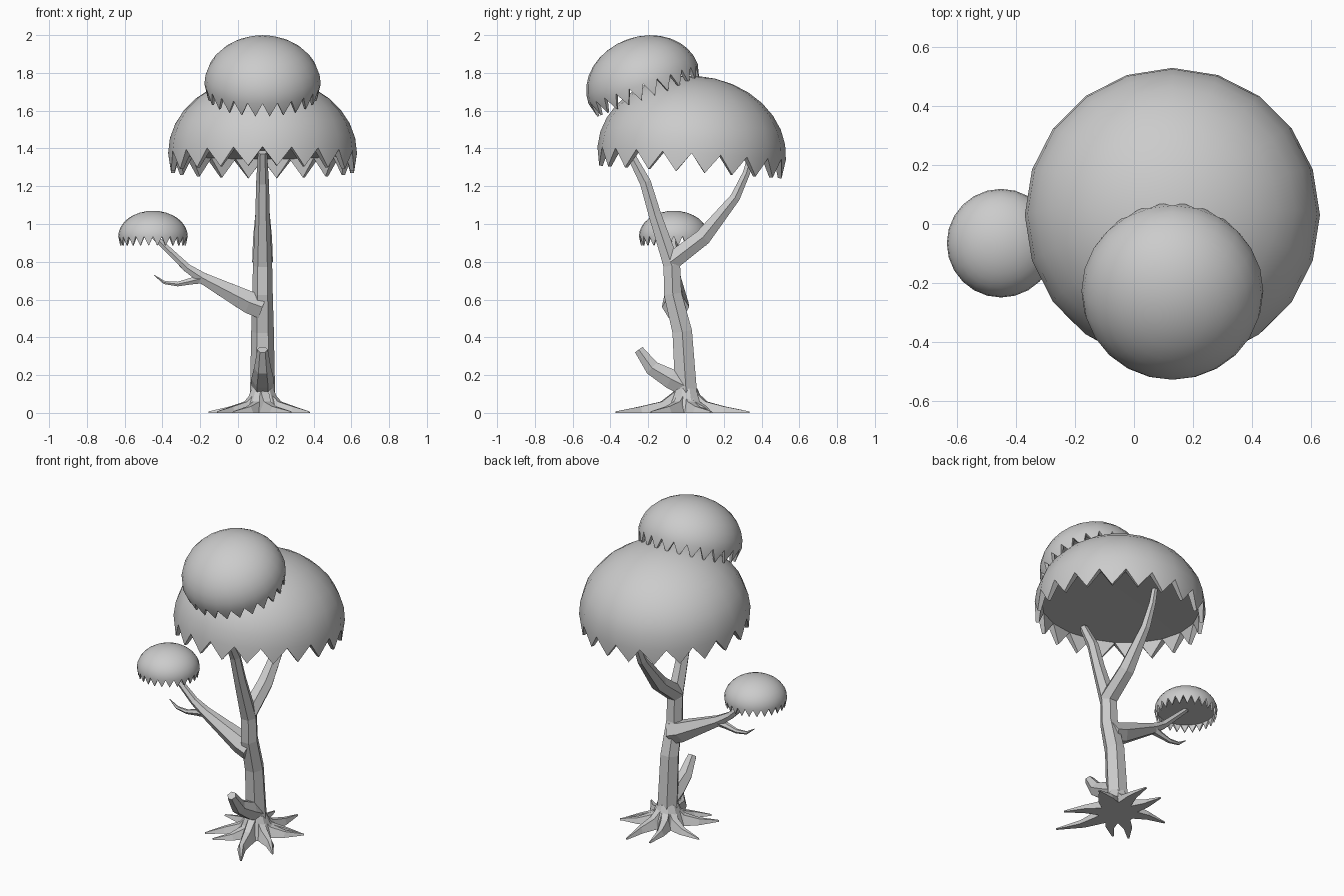
import bpy, bmesh
from math import sin, cos, pi, radians
from mathutils import Vector

if "Cube" in bpy.data.objects:
    bpy.data.objects.remove(bpy.data.objects["Cube"])

CX = 0.13  # trunk axis


def finish(name, bm):
    bmesh.ops.recalc_face_normals(bm, faces=bm.faces)
    me = bpy.data.meshes.new(name)
    bm.to_mesh(me)
    bm.free()
    ob = bpy.data.objects.new(name, me)
    bpy.context.collection.objects.link(ob)
    bpy.ops.object.select_all(action='DESELECT')
    ob.select_set(True)
    bpy.context.view_layer.objects.active = ob
    return ob


def canopy(name, center, r, h, tooth, n, tilt=0, phase=0, tip_scale=0.97):
    """Leaf dome with a jagged, thick rim and a closed underside."""
    bm = bmesh.new()

    def ring(rad, z, shift=0.0):
        return [bm.verts.new((rad * cos(2 * pi * (i + phase + shift) / n),
                              rad * sin(2 * pi * (i + phase + shift) / n), z))
                for i in range(n)]

    def quads(a, b):
        for i in range(n):
            j = (i + 1) % n
            bm.faces.new((a[i], a[j], b[j], b[i]))

    def fan(a, z):
        c = bm.verts.new((0, 0, z))
        for i in range(n):
            bm.faces.new((a[i], a[(i + 1) % n], c))

    steps = 8
    rows = [ring(r * cos(k * pi / 2 / steps), h * sin(k * pi / 2 / steps))
            for k in range(steps)]
    for a, b in zip(rows, rows[1:]):
        quads(a, b)
    fan(rows[-1], h)
    # teeth hanging from the rim
    inner = ring(r * 0.92, 0)
    tip_r = r * tip_scale
    tips, tips_in = ring(tip_r, -tooth, 0.5), ring(tip_r * 0.96, -tooth, 0.5)
    o = rows[0]
    for i in range(n):
        j = (i + 1) % n
        bm.faces.new((o[i], o[j], tips[i]))
        bm.faces.new((inner[i], inner[j], tips_in[i]))
        bm.faces.new((o[i], tips[i], tips_in[i], inner[i]))
        bm.faces.new((o[j], tips[i], tips_in[i], inner[j]))
    fan(inner, 0.02 * r)
    ob = finish(name, bm)
    ob.location = center
    ob.rotation_euler.x = radians(tilt)
    bpy.ops.object.shade_smooth_by_angle(angle=radians(35))


def limb(name, pts):
    """Six-sided tapering limb through (x, y, z, radius) points."""
    cu = bpy.data.curves.new(name, 'CURVE')
    cu.dimensions = '3D'
    cu.bevel_depth = 1.0
    cu.bevel_resolution = 1
    cu.use_fill_caps = True
    sp = cu.splines.new('POLY')
    sp.points.add(len(pts) - 1)
    sp.use_smooth = False
    for p, (x, y, z, r) in zip(sp.points, pts):
        p.co = (x, y, z, 1)
        p.radius = r
    ob = bpy.data.objects.new(name, cu)
    bpy.context.collection.objects.link(ob)
    bpy.ops.object.select_all(action='DESELECT')
    ob.select_set(True)
    bpy.context.view_layer.objects.active = ob
    bpy.ops.object.convert(target='MESH')


def root(name, ang, length, bend):
    """Low ridge-shaped root, flat on the ground, ending in a bent point."""
    bm = bmesh.new()
    prev = None
    for t, w, h in ((0.1, .05, .13), (0.33, .042, .06), (0.62, .026, .034), (1, .005, .008)):
        a = radians(ang + bend * t * t)
        d, s = Vector((cos(a), sin(a), 0)), Vector((-sin(a), cos(a), 0))
        c = Vector((CX, 0, 0)) + d * length * t
        up = Vector((0, 0, h))
        cur = [bm.verts.new(v) for v in (c - s * w, c + s * w,
                                         c + s * w * .45 + up, c - s * w * .45 + up)]
        if prev:
            for i in range(4):
                j = (i + 1) % 4
                bm.faces.new((prev[i], prev[j], cur[j], cur[i]))
        else:
            bm.faces.new(cur)
        prev = cur
    bm.faces.new(prev)
    finish(name, bm)


# Leaf canopies
canopy("main_canopy", (CX, 0.03, 1.375), 0.5, 0.41, 0.1, 20, tilt=-4, tip_scale=0.98)
canopy("upper_canopy", (CX, -0.227, 1.742), 0.308, 0.25, 0.08, 24, tilt=20, tip_scale=0.94)
canopy("small_canopy", (-0.45, -0.065, 0.935), 0.184, 0.135, 0.05, 24, tip_scale=0.95)

# Trunk and fork
limb("trunk", [(CX, 0, 0.02, .068), (CX, 0, 0.12, .066), (CX, -.02, .43, .06),
               (CX, -.07, .63, .054), (CX, -.075, .78, .051), (CX, -.165, 1.05, .038),
               (CX, -.215, 1.22, .034), (CX, -.3, 1.38, .024)])
limb("back_branch", [(CX, -.08, .8, .055), (CX, .09, .93, .05),
                     (CX, .26, 1.14, .03), (CX, .32, 1.27, .022), (CX, .345, 1.37, .018)])

# Side branch with a curled twig
limb("side_branch", [(.13, -.055, .56, .072), (.06, -.055, .585, .068), (-.19, -.06, .715, .034),
                     (-.27, -.062, .768, .025), (-.45, -.065, .94, .016)])
limb("curled_twig", [(-.19, -.06, .712, .03), (-.25, -.06, .697, .02), (-.32, -.06, .682, .014),
                     (-.39, -.06, .69, .01), (-.445, -.06, .73, .002)])

# Broken stub at the front
limb("front_stub", [(CX, 0, .14, .06), (CX, -.08, .18, .06),
                    (CX, -.18, .238, .045), (CX, -.25, .335, .028)])

# Root flare and roots
bm = bmesh.new()
bmesh.ops.create_cone(bm, cap_ends=True, segments=10, radius1=0.115, radius2=0.06, depth=0.13)
bmesh.ops.translate(bm, verts=bm.verts, vec=(CX, 0, 0.065))
finish("root_flare", bm)
for i, (ang, length, bend) in enumerate(((205, .3, 12), (250, .27, -15), (280, .4, 12),
                                         (333, .31, -10), (15, .28, 14), (40, .28, -12),
                                         (72, .34, 8), (115, .31, -10), (150, .3, 12))):
    root(f"root_{i + 1}", ang, length, bend)
